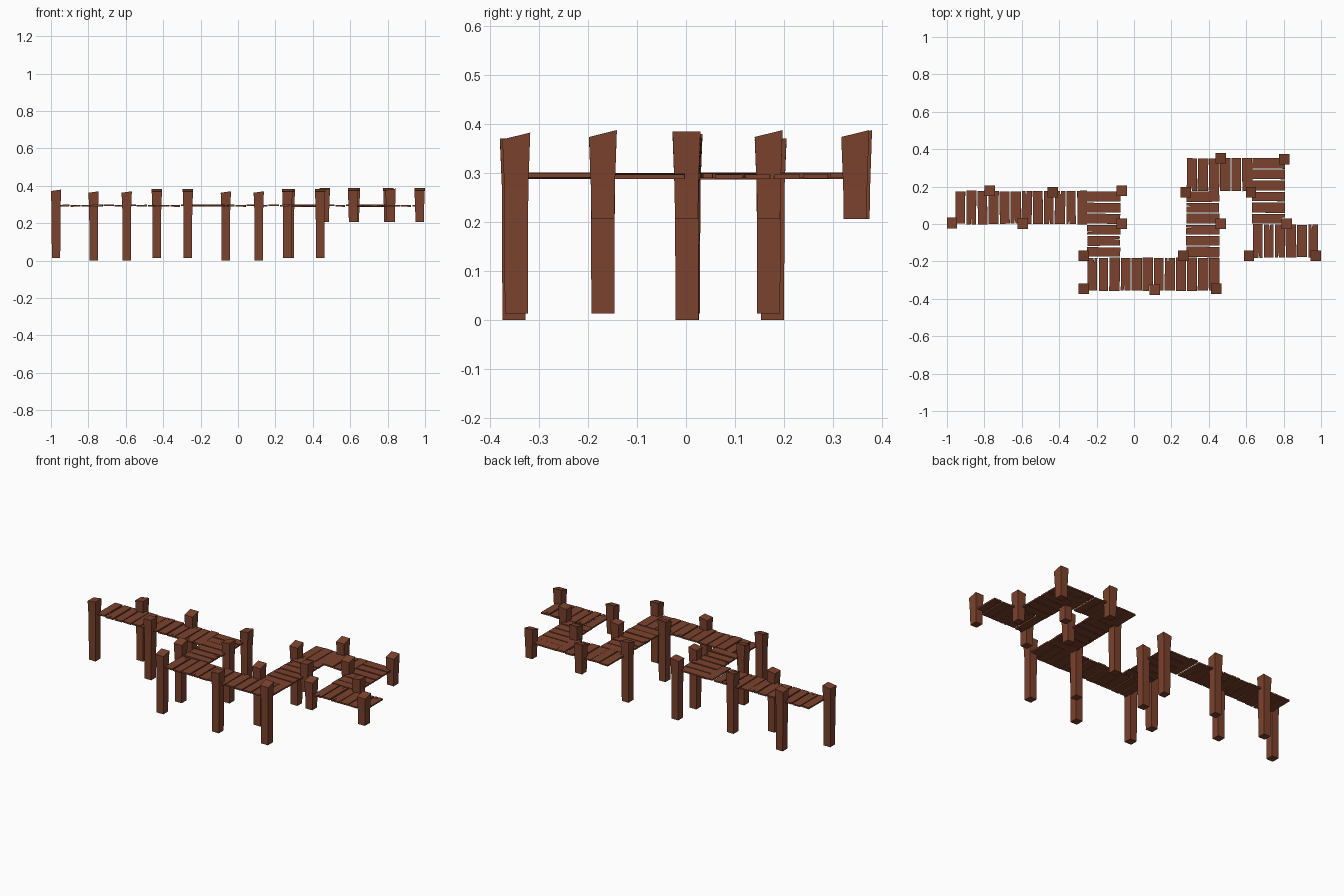
import bpy, bmesh, math, random
from mathutils import Matrix, Vector

if "Cube" in bpy.data.objects:
    bpy.data.objects.remove(bpy.data.objects["Cube"])

random.seed(4)
wood = bpy.data.materials.new("brown wood")
wood.diffuse_color = (0.20, 0.055, 0.027, 1)
wood.use_nodes = True
wood.node_tree.nodes["Principled BSDF"].inputs["Base Color"].default_value = wood.diffuse_color

PITCH = 0.0592   # plank spacing
WIDTH = 0.053    # plank width
LENGTH = 0.176   # plank length
THICK = 0.009


def make_object(name, bm):
    bmesh.ops.recalc_face_normals(bm, faces=bm.faces)
    me = bpy.data.meshes.new(name)
    bm.to_mesh(me)
    bm.free()
    me.materials.append(wood)
    ob = bpy.data.objects.new(name, me)
    bpy.context.collection.objects.link(ob)
    return ob


def add_plank(bm, cx, cy, turned):
    """One board, slightly uneven, sometimes with a split in one end."""
    w = WIDTH / 2 + random.uniform(-0.002, 0.002)
    h = LENGTH / 2 + random.uniform(-0.002, 0.002)
    outline = [(-w, -h), (w, -h), (w, h)]
    if random.random() < 0.3:
        s = random.uniform(-0.012, 0.012)
        outline += [(s + 0.003, h), (s, h - 0.03), (s - 0.003, h)]
    outline.append((-w, h))
    rot = Matrix.Rotation(random.choice((0, math.pi)) + random.uniform(-0.012, 0.012)
                          + (math.pi / 2 if turned else 0), 4, 'Z')
    tilt = Matrix.Rotation(random.uniform(-0.03, 0.03), 4, 'X' if turned else 'Y')
    place = Matrix.Translation((cx, cy, 0.2945 + random.uniform(-0.002, 0.002))) @ tilt @ rot
    rings = [[bm.verts.new(place @ Vector((x, y, z))) for x, y in outline]
             for z in (-THICK / 2, THICK / 2)]
    n = len(outline)
    bm.faces.new(rings[0][::-1])
    bm.faces.new(rings[1])
    for i in range(n):
        j = (i + 1) % n
        bm.faces.new((rings[0][i], rings[0][j], rings[1][j], rings[1][i]))


# Walkway sections: name, low corner x, low corner y, plank count, runs along y
sections = [
    ("left_walkway", -0.958, 0.0, 12, False),
    ("left_crossing", -0.250, -0.179, 6, True),
    ("front_walkway", -0.252, -0.357, 12, False),
    ("middle_crossing", 0.280, -0.179, 6, True),
    ("back_walkway", 0.280, 0.176, 6, False),
    ("right_crossing", 0.632, -0.001, 6, True),
    ("right_walkway", 0.632, -0.179, 6, False),
]
for name, x, y, count, along_y in sections:
    bm = bmesh.new()
    for i in range(count):
        run = (i + 0.5) * PITCH
        if along_y:
            add_plank(bm, x + LENGTH / 2, y + run, True)
        else:
            add_plank(bm, x + run, y + LENGTH / 2, False)
    make_object(name, bm)


def post(name, x, y, bottom, top, slope_x, slope_y):
    """Square post flaring toward a slanted top."""
    bm = bmesh.new()
    rings = []
    for z, r in ((bottom, 0.0235), (0.27, 0.0245), (top, 0.0285)):
        ring = []
        for sx, sy in ((-1, -1), (1, -1), (1, 1), (-1, 1)):
            dz = (sx * slope_x + sy * slope_y) if z == top else 0
            # the front of each post leans out a little less than its back
            ring.append(bm.verts.new((x + sx * (r - 0.001), y + sy * r, z + dz)))
        rings.append(ring)
    bm.faces.new(rings[0][::-1])
    bm.faces.new(rings[2])
    for a, b in zip(rings, rings[1:]):
        for i in range(4):
            j = (i + 1) % 4
            bm.faces.new((a[i], a[j], b[j], b[i]))
    make_object(name, bm)


# Posts grouped by kind: deep posts, slightly raised posts, short shore posts
deep = [(-0.772, 0.177), (-0.595, 0.003), (-0.065, 0.177), (-0.065, 0.002), (0.111, -0.352)]
raised = [(-0.973, 0.005), (-0.434, 0.169), (-0.268, -0.170), (-0.268, -0.347),
          (0.264, -0.170), (0.439, -0.347), (0.277, 0.169)]
short = [(0.464, 0.001), (0.464, 0.352), (0.625, 0.169), (0.804, 0.346),
         (0.816, 0.001), (0.615, -0.170), (0.971, -0.170)]
for kind, spots, bottom, top in (("deep_post", deep, 0.0, 0.367),
                                 ("raised_post", raised, 0.013, 0.376),
                                 ("short_post", short, 0.206, 0.381)):
    for i, (x, y) in enumerate(spots):
        flat = abs(y) < 0.05 or kind == "deep_post"
        post(f"{kind}_{i + 1}", x, y, bottom, top,
             0.004 if flat else 0, 0 if flat else 0.007)
